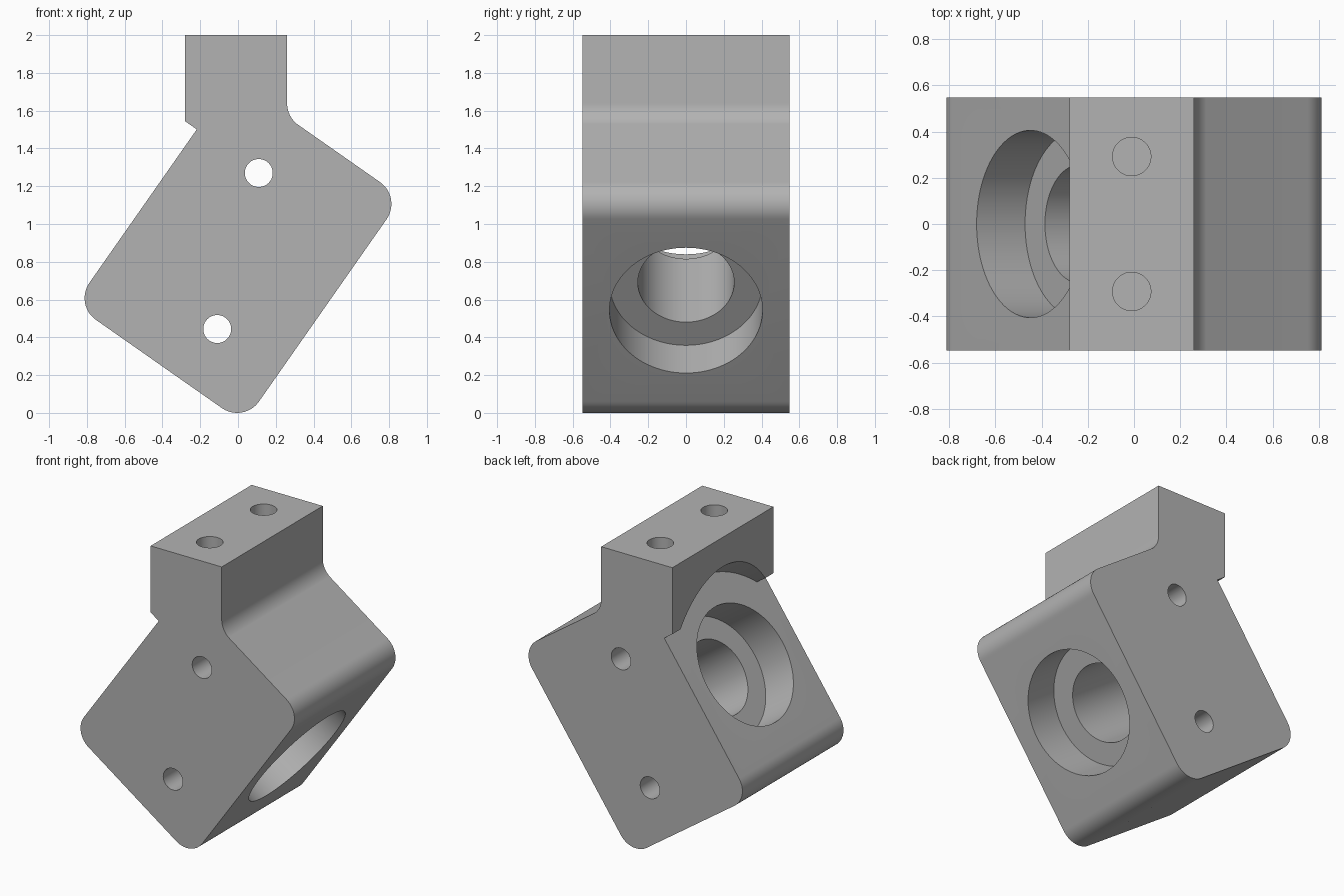
import bpy, bmesh, math
from mathutils import Vector, Matrix

cube = bpy.data.objects.get("Cube")
if cube:
    bpy.data.objects.remove(cube, do_unlink=True)

TILT = math.radians(55)                      # direction of the block's long side
CENTRE = Vector((0, 0, 0.857))
U = Vector((math.cos(TILT), 0, math.sin(TILT)))
V = Vector((math.sin(TILT), 0, -math.cos(TILT)))
HALF_L, HALF_W, HALF_D, ROUND = 0.73, 0.548, 0.548, 0.141

grey = bpy.data.materials.new("grey metal")
grey.use_nodes = True
grey.diffuse_color = (0.45, 0.45, 0.45, 1)
grey.node_tree.nodes["Principled BSDF"].inputs["Base Color"].default_value = grey.diffuse_color


def arc(cx, cz, r, start, end, n=14):
    steps = [math.radians(start + (end - start) * i / n) for i in range(n + 1)]
    return [(cx + r * math.cos(a), cz + r * math.sin(a)) for a in steps]


def finish(name, bm):
    bmesh.ops.recalc_face_normals(bm, faces=bm.faces)
    mesh = bpy.data.meshes.new(name)
    bm.to_mesh(mesh)
    bm.free()
    mesh.materials.append(grey)
    obj = bpy.data.objects.new(name, mesh)
    bpy.context.collection.objects.link(obj)
    return obj


def extrude_profile(name, points):
    """Extrude an x-z outline through the full depth."""
    bm = bmesh.new()
    face = bm.faces.new([bm.verts.new((x, -HALF_D, z)) for x, z in points])
    out = bmesh.ops.extrude_face_region(bm, geom=[face])
    verts = [g for g in out["geom"] if isinstance(g, bmesh.types.BMVert)]
    bmesh.ops.translate(bm, verts=verts, vec=(0, 2 * HALF_D, 0))
    return finish(name, bm)


def rod(name, start, end, radius, sides=64):
    start, end = Vector(start), Vector(end)
    axis = end - start
    turn = axis.to_track_quat("Z", "Y").to_matrix().to_4x4()
    bm = bmesh.new()
    bmesh.ops.create_cone(bm, cap_ends=True, segments=sides, radius1=radius, radius2=radius,
                          depth=axis.length, matrix=Matrix.Translation((start + end) / 2) @ turn)
    return finish(name, bm)


def combine(target, tool, operation):
    mod = target.modifiers.new(operation.lower(), "BOOLEAN")
    mod.object, mod.operation, mod.solver = tool, operation, "EXACT"
    bpy.context.view_layer.update()
    graph = bpy.context.evaluated_depsgraph_get()
    mesh = bpy.data.meshes.new_from_object(target.evaluated_get(graph))
    target.modifiers.clear()
    target.data = mesh
    bpy.data.objects.remove(tool, do_unlink=True)


# Rounded, tilted block
a, b = HALF_L - ROUND, HALF_W - ROUND
outline = []
for su, sv, start in ((1, 1, 0), (-1, 1, 90), (-1, -1, 180), (1, -1, 270)):
    outline += arc(su * a, sv * b, ROUND, start, start + 90)
world = [CENTRE + U * u + V * v for u, v in outline]
body = extrude_profile("bracket_body", [(p.x, p.z) for p in world])

# Upright neck with a filleted right side, its foot buried in the block
fillet = arc(0.26 + ROUND, 1.639, ROUND, 180, 235)
neck = extrude_profile("neck", [(-0.28, 2), (0.26, 2)] + fillet
                       + [(0.27, 1.4), (-0.1, 1.418), (-0.28, 1.544)])

# Round clearance under the neck, in line with the bore
combine(neck, rod("clearance", CENTRE - V * 0.53, CENTRE - V * 1.2, 0.61, 128), "DIFFERENCE")
combine(body, neck, "UNION")

# Main bore with a counterbore on both faces
combine(body, rod("bore", CENTRE - V, CENTRE + V, 0.255, 96), "DIFFERENCE")
for side in (-1, 1):
    combine(body, rod("counterbore", CENTRE + V * side * (HALF_W - 0.256),
                      CENTRE + V * side * 0.9, 0.405, 96), "DIFFERENCE")

# Cross holes through the front, and blind holes in the top
for x, z in ((0.11, 1.27), (-0.11, 0.444)):
    combine(body, rod("cross_hole", (x, -1, z), (x, 1, z), 0.074), "DIFFERENCE")
for y in (-0.292, 0.292):
    combine(body, rod("top_hole", (-0.01, y, 1.6), (-0.01, y, 2.2), 0.083), "DIFFERENCE")

# Smooth curved walls, crisp edges
bpy.ops.object.select_all(action="DESELECT")
body.select_set(True)
bpy.context.view_layer.objects.active = body
bpy.ops.object.shade_smooth_by_angle(angle=math.radians(25))
